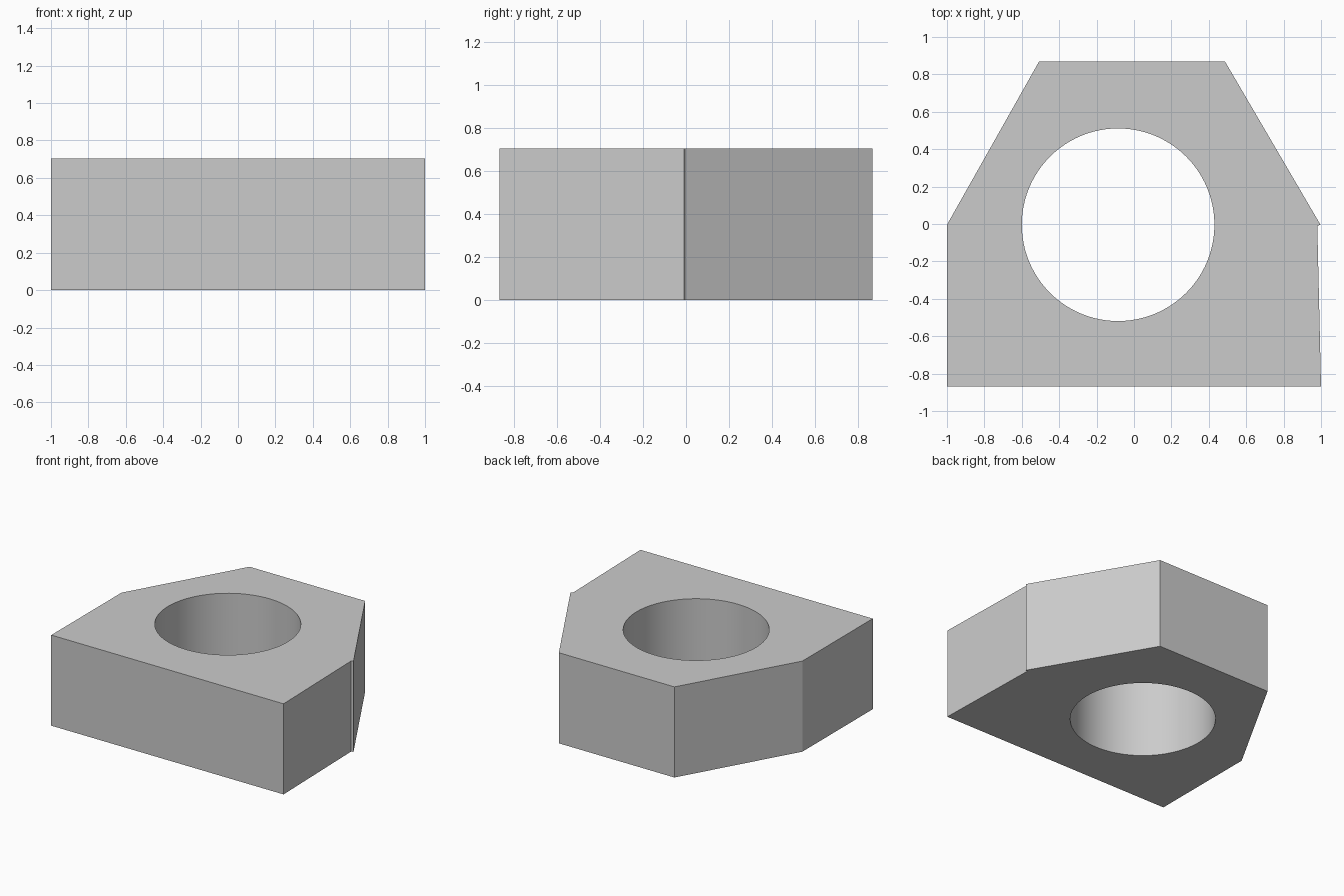
import bpy, bmesh

if "Cube" in bpy.data.objects:
    bpy.data.objects.remove(bpy.data.objects["Cube"])

HEIGHT = 0.705

# Plate outline, counter-clockwise, with the small lip on the right side
outline = [(-1, -0.868), (1, -0.868), (0.98, -0.009), (0.997, -0.004),
           (0.487, 0.868), (-0.508, 0.868), (-1, -0.004)]
bm = bmesh.new()
base = bm.faces.new([bm.verts.new((x, y, 0)) for x, y in outline])
result = bmesh.ops.extrude_face_region(bm, geom=[base])
top = [v for v in result["geom"] if isinstance(v, bmesh.types.BMVert)]
bmesh.ops.translate(bm, verts=top, vec=(0, 0, HEIGHT))
bmesh.ops.recalc_face_normals(bm, faces=bm.faces)
mesh = bpy.data.meshes.new("nut_block")
bm.to_mesh(mesh)
bm.free()
block = bpy.data.objects.new("nut_block", mesh)
bpy.context.collection.objects.link(block)

# Round through hole
bpy.ops.mesh.primitive_cylinder_add(vertices=96, radius=0.515, depth=2,
                                    location=(-0.085, -0.004, HEIGHT / 2))
cutter = bpy.context.object
cutter.name = "hole_cutter"
cutter.hide_render = True
bpy.context.view_layer.objects.active = block
cut = block.modifiers.new("hole", 'BOOLEAN')
cut.operation = 'DIFFERENCE'
cut.solver = 'EXACT'
cut.object = cutter
bpy.ops.object.modifier_apply(modifier=cut.name)
bpy.data.objects.remove(cutter)

# Smooth bore, sharp edges
bpy.ops.object.select_all(action='DESELECT')
block.select_set(True)
bpy.ops.object.shade_smooth_by_angle(angle=0.4)
